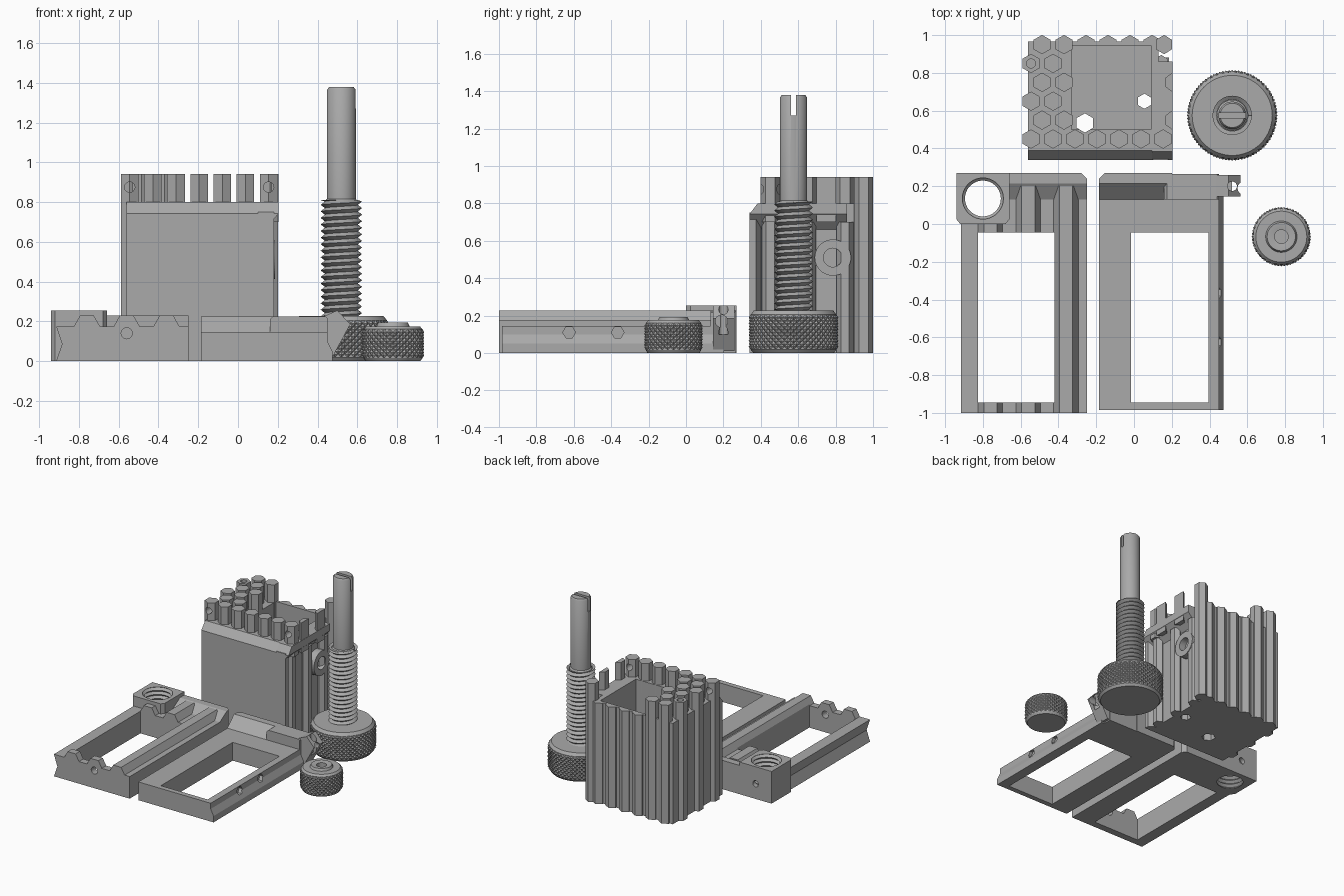
import bpy, bmesh, math
from mathutils import Vector

if "Cube" in bpy.data.objects:
    bpy.data.objects.remove(bpy.data.objects["Cube"])

mat = bpy.data.materials.new("grey")
mat.diffuse_color = (0.4, 0.4, 0.4, 1)
mat.use_nodes = True
mat.node_tree.nodes["Principled BSDF"].inputs["Base Color"].default_value = mat.diffuse_color


def finish(name, bm, smooth=False):
    bmesh.ops.remove_doubles(bm, verts=bm.verts, dist=1e-5)
    bmesh.ops.recalc_face_normals(bm, faces=bm.faces)
    me = bpy.data.meshes.new(name)
    bm.to_mesh(me)
    bm.free()
    me.materials.append(mat)
    ob = bpy.data.objects.new(name, me)
    bpy.context.collection.objects.link(ob)
    if smooth:
        bpy.ops.object.select_all(action='DESELECT')
        ob.select_set(True)
        bpy.context.view_layer.objects.active = ob
        bpy.ops.object.shade_smooth_by_angle(angle=math.radians(35))
    return ob


def prism(name, pts, axis, a, b):
    """Extrude a 2D outline along an axis from a to b."""
    put = {'x': lambda p, t: (t, p[0], p[1]), 'y': lambda p, t: (p[0], t, p[1]),
           'z': lambda p, t: (p[0], p[1], t)}[axis]
    bm = bmesh.new()
    lo = [bm.verts.new(put(p, a)) for p in pts]
    hi = [bm.verts.new(put(p, b)) for p in pts]
    bm.faces.new(lo)
    bm.faces.new(hi)
    n = len(pts)
    for i in range(n):
        j = (i + 1) % n
        bm.faces.new((lo[i], lo[j], hi[j], hi[i]))
    return finish(name, bm)


def box(name, x0, x1, y0, y1, z0, z1):
    return prism(name, [(x0, y0), (x1, y0), (x1, y1), (x0, y1)], 'z', z0, z1)


def ring(c, r, n=24, start=0.0):
    return [(c[0] + r * math.cos(start + math.tau * i / n),
             c[1] + r * math.sin(start + math.tau * i / n)) for i in range(n)]


def hexagon(x, y, r=0.051, lim=9):
    return [(min(px, lim), py) for px, py in ring((x, y), r, 6, math.pi / 6)]


def lathe(name, prof, c, n=48, smooth=True):
    """Revolve an (r, z) profile around a vertical line at c."""
    bm = bmesh.new()
    vs = [bm.verts.new((r, 0, z)) for r, z in prof]
    es = [bm.edges.new(p) for p in zip(vs, vs[1:])]
    bmesh.ops.spin(bm, geom=vs + es, axis=(0, 0, 1), cent=(0, 0, 0), steps=n, angle=math.tau)
    bmesh.ops.translate(bm, verts=bm.verts, vec=(c[0], c[1], 0))
    return finish(name, bm, smooth)


def cut(ob, *cutters):
    for c in cutters:
        m = ob.modifiers.new("cut", 'BOOLEAN')
        m.operation, m.object, m.solver = 'DIFFERENCE', c, 'EXACT'
        with bpy.context.temp_override(object=ob, active_object=ob, selected_objects=[ob]):
            bpy.ops.object.modifier_apply(modifier=m.name)
        bpy.data.objects.remove(c)


def knurl(name, c, r, z0, z1, n, rows, depth=0.011):
    """Band of raised diamond pyramids."""
    bm = bmesh.new()
    g = []
    for j in range(rows + 1):
        z = z0 + (z1 - z0) * j / rows
        g.append([])
        for i in range(n):
            rr = r if (i + j) % 2 and 0 < j < rows else r - depth
            a = math.tau * i / n
            g[-1].append(bm.verts.new((c[0] + rr * math.cos(a), c[1] + rr * math.sin(a), z)))
    for j in range(rows):
        for i in range(n):
            k = (i + 1) % n
            p, q, s, t = g[j][i], g[j][k], g[j + 1][k], g[j + 1][i]
            tris = ((p, q, s), (p, s, t)) if (i + j) % 2 == 0 else ((p, q, t), (q, s, t))
            for f in tris:
                bm.faces.new(f)
    return finish(name, bm)


def thread(name, c, r0, r1, z0, z1, pitch, n=48):
    """Helical ridge surface."""
    bm = bmesh.new()
    rows = int((z1 - z0) / pitch * 2) + 3
    g = [[bm.verts.new((c[0] + (r1 if j % 2 else r0) * math.cos(math.tau * i / n),
                        c[1] + (r1 if j % 2 else r0) * math.sin(math.tau * i / n),
                        min(max(z0 + pitch * (j / 2 + i / n - 1), z0), z1)))
          for i in range(n + 1)] for j in range(rows)]
    for j in range(rows - 1):
        for i in range(n):
            bm.faces.new((g[j][i], g[j][i + 1], g[j + 1][i + 1], g[j + 1][i]))
    return finish(name, bm)


# ---- left tray: ridged profile with a window ----
prof = [(-0.915, 0), (-0.25, 0), (-0.25, 0.175)]
for x in (-0.36, -0.56, -0.76):
    prof += [(x + 0.065, 0.175), (x + 0.035, 0.228), (x - 0.035, 0.228), (x - 0.065, 0.175)]
prof += [(-0.915, 0.175), (-0.885, 0.085)]
tray = prism("left_tray", prof, 'y', -1, 0.2)
cut(tray, box("c", -0.825, -0.42, -0.945, -0.045, -1, 1),
    prism("c", ring((-0.56, 0.14), 0.028), 'y', -1.1, -0.9),
    prism("c", ring((-0.80, 0.135), 0.12), 'z', -1, 1))
end = prism("left_tray_end", [(0.1, 0), (0.27, 0), (0.27, 0.228), (0.215, 0.228), (0.13, 0.175), (0.1, 0.175)],
            'x', -0.67, -0.25)
cut(end, prism("c", [(-0.29, 0.28), (-0.24, 0.28), (-0.24, 0.23)], 'z', -1, 1))

# threaded block of the left tray
block = prism("nut_block", [(-0.92, 0), (-0.68, 0), (-0.66, 0.025), (-0.66, 0.27), (-0.94, 0.27), (-0.94, 0.025)],
              'z', 0, 0.255)
teeth = [(0, -0.1), (0.095, -0.1)]
for k in range(8):
    teeth += [(0.095, 0.004 + k * 0.033), (0.113, 0.02 + k * 0.033)]
teeth += [(0.095, 0.268), (0.095, 0.4), (0, 0.4)]
cut(block, lathe("c", teeth, (-0.80, 0.135), 36, False),
    prism("c", ring((-0.8, 0.12), 0.025), 'y', 0.235, 0.4))

# ---- right tray: flat frame with a stepped edge ----
frame = prism("right_tray", [(-0.185, 0), (0.475, 0), (0.475, 0.05), (0.45, 0.1), (0.45, 0.145), (-0.185, 0.145)],
              'y', -0.985, 0.2)
cut(frame, box("c", -0.015, 0.395, -0.945, -0.045, -1, 1),
    *[prism("c", ring((y, 0.11), 0.034, 6), 'x', 0.425, 0.6) for y in (-0.625, -0.365)])
rear = prism("right_tray_end", [(0.13, 0), (0.27, 0), (0.27, 0.225), (0.215, 0.225), (0.13, 0.145)], 'x', -0.185, 0.2)
cut(rear, prism("c", [(-0.145, 0.28), (-0.2, 0.28), (-0.2, 0.225)], 'z', -1, 1))
prism("clamp_block", [(0.16, 0), (0.45, 0), (0.45, 0.215), (0.44, 0.225), (0.175, 0.225), (0.16, 0.21)], 'y', 0.13, 0.265)
lug = prism("clamp_lug", [(0.42, 0.01), (0.47, 0.01), (0.565, 0.185), (0.5, 0.255), (0.42, 0.22)], 'y', 0.145, 0.26)
cut(lug, prism("c", ring((0.52, 0.2), 0.025), 'z', 0.1, 1),
    prism("c", ring((0.19, 0.17), 0.033), 'x', 0.5, 1))

# ---- honeycomb box ----
P, X0 = 0.1165, -0.545
body = prism("box_body", [(0.34, 0), (0.965, 0), (0.965, 0.8), (0.39, 0.8), (0.34, 0.742)], 'x', -0.56, 0.13)
cut(body, box("c", -0.33, 0.09, 0.5, 0.945, 0.06, 1),
    prism("c", hexagon(-0.26, 0.535), 'z', -1, 1),
    prism("c", hexagon(0.055, 0.65, 0.04), 'z', -1, 1))
prism("box_front_corner", [(0.1, 0.34), (0.18, 0.34), (0.18, 0.375), (0.14, 0.40), (0.1, 0.4)], 'z', 0, 0.75)
rim = prism("box_rim", [(0.095, 0.66), (0.13, 0.66), (0.205, 0.742), (0.205, 0.8), (0.095, 0.8)], 'y', 0.34, 0.86)
cut(rim, prism("c", [(0.33, 0.742), (0.34, 0.742), (0.39, 0.81), (0.33, 0.81)], 'x', 0, 1))
# corrugated sides
for k in range(6):
    prism("back_rib", hexagon(X0 + P * (k + 0.5), 0.95), 'z', 0, 0.8 if k > 1 else 0.94)
    if 2 <= k:
        cut(bpy.context.collection.objects[-1], box("c", -0.33, 0.09, 0.5, 0.945, 0.06, 1))
prism("corner_rib", hexagon(0.16, 0.95, lim=0.2), 'z', 0, 0.94)
for y in (0.45, 0.65, 0.85):
    prism("left_rib", hexagon(X0, y), 'z', 0, 0.8)
    prism("right_rib", hexagon(0.145, y, 0.045, 0.18), 'z', 0, 0.7)
    for k in range(7 if y == 0.45 else 2):
        peg = prism("hex_peg", hexagon(X0 + P * k, y), 'z', 0.7, 0.94)
        if y == 0.45 and k in (0, 6):
            cut(peg, prism("c", ring((X0 + P * k, 0.875), 0.026), 'y', 0.3, 0.6))
        if y == 0.85 and k == 0:
            cut(peg, prism("c", ring((X0, y), 0.024), 'z', 0.85, 1))
for y in (0.55, 0.75):
    for k in (0.5, 1.5):
        prism("hex_peg", hexagon(X0 + P * k, y), 'z', 0.7, 0.94)
    prism("half_peg", hexagon(X0 + P * 6.5, y, lim=0.203), 'z', 0.7, 0.94)
# round port on the right side
port = prism("side_port", ring((0.785, 0.51), 0.097, 40), 'x', 0.1, 0.185)
cut(port, prism("c", ring((0.785, 0.51), 0.05, 32), 'x', 0.13, 1))

# ---- long screw with knurled head ----
S = (0.52, 0.575)
knurl("screw_grip", S, 0.24, 0.018, 0.205, 88, 12)
lathe("screw_head", [(0, 0), (0.215, 0), (0.229, 0.018), (0.226, 0.02), (0.226, 0.203),
                     (0.229, 0.205), (0.212, 0.227), (0.1, 0.227), (0, 0.227)], S, 64)
thread("screw_thread", S, 0.083, 0.104, 0.225, 0.81, 0.033)
shaft = lathe("screw_shaft", [(0, 0.2), (0.082, 0.2), (0.082, 0.805), (0.073, 0.815), (0.073, 1.365),
                              (0.064, 1.378), (0, 1.378)], S)
cut(shaft, box("c", 0.3, 0.8, S[1] - 0.013, S[1] + 0.013, 1.27, 1.5))

# ---- small knurled knob ----
K = (0.78, -0.067)
knurl("knob_grip", K, 0.157, 0.015, 0.16, 60, 10, 0.009)
lathe("knob_core", [(0, 0), (0.138, 0), (0.148, 0.015), (0.146, 0.017), (0.146, 0.158), (0.148, 0.16),
                    (0.135, 0.175), (0.083, 0.175), (0.075, 0.193), (0.065, 0.193), (0.036, 0.188),
                    (0.036, 0.09), (0, 0.09)], K)
